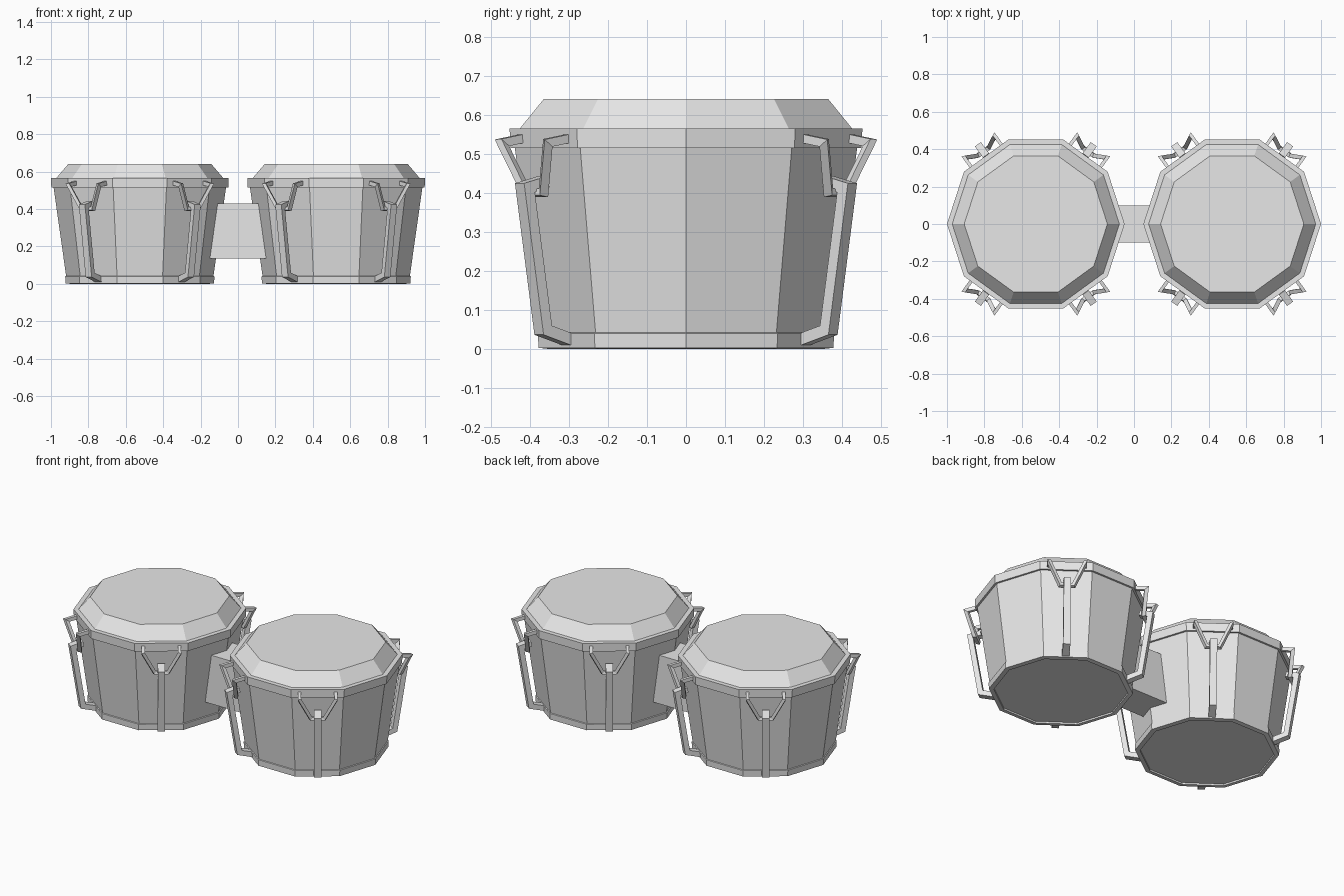
import bpy, bmesh
from math import cos, sin, radians, tau
from mathutils import Vector

cube = bpy.data.objects.get("Cube")
if cube:
    bpy.data.objects.remove(cube, do_unlink=True)

grey = bpy.data.materials.new("light grey")
grey.use_nodes = True
grey.diffuse_color = (0.8, 0.8, 0.8, 1)
grey.node_tree.nodes["Principled BSDF"].inputs["Base Color"].default_value = (0.8, 0.8, 0.8, 1)

SIDES = 10
DRUM_X = 0.525
UP = Vector((0, 0, 1))


def finish(name, bm):
    bmesh.ops.recalc_face_normals(bm, faces=bm.faces)
    mesh = bpy.data.meshes.new(name)
    bm.to_mesh(mesh)
    bm.free()
    mesh.materials.append(grey)
    obj = bpy.data.objects.new(name, mesh)
    bpy.context.collection.objects.link(obj)
    return obj


def skin(bm, rings):
    """Join successive rings of vertices and cap both ends."""
    for a, b in zip(rings, rings[1:]):
        n = len(a)
        for i in range(n):
            j = (i + 1) % n
            bm.faces.new((a[i], a[j], b[j], b[i]))
    bm.faces.new(rings[0])
    bm.faces.new(rings[-1])


def turned(name, x, profile):
    """Ten-sided solid from (radius, height) pairs."""
    bm = bmesh.new()
    rings = [[bm.verts.new((x + r * cos(tau * i / SIDES), r * sin(tau * i / SIDES), z))
              for i in range(SIDES)] for r, z in profile]
    skin(bm, rings)
    return finish(name, bm)


def sweep(name, path, side, width, thick):
    """Mitred rectangular bar along a path; width runs along side."""
    bm = bmesh.new()
    dirs = [(b - a).normalized() for a, b in zip(path, path[1:])]
    side = (side - dirs[0] * side.dot(dirs[0])).normalized()
    other = dirs[0].cross(side)
    ring = [path[0] + side * width / 2 * u + other * thick / 2 * v
            for u, v in ((-1, -1), (1, -1), (1, 1), (-1, 1))]
    rings = [ring]
    for k, d in enumerate(dirs):
        following = dirs[k + 1] if k + 1 < len(dirs) else d
        plane = (d + following).normalized()
        ring = [p + d * ((path[k + 1] - p).dot(plane) / d.dot(plane)) for p in ring]
        rings.append(ring)
    skin(bm, [[bm.verts.new(p) for p in r] for r in rings])
    return finish(name, bm)


def tension_lug(label, x, angle):
    out = Vector((cos(angle), sin(angle), 0))
    along = Vector((-sin(angle), cos(angle), 0))

    def at(n, t, z):
        return Vector((x, 0, 0)) + out * n + along * t + UP * z

    # Upright rod with its foot and its inward hook
    rod = [(0.36, 0.02), (0.452, 0.048), (0.51, 0.413), (0.45, 0.428)]
    sweep(label + "_rod", [at(n, 0, z) for n, z in rod], along, 0.04, 0.03)

    # V-shaped claw gripping the rim
    half = [(0.44, 0.1, 0.54), (0.51, 0.1, 0.528), (0.478, 0.037, 0.4)]
    claw = [at(n, -t, z) for n, t, z in half] + [at(n, t, z) for n, t, z in reversed(half)]
    sweep(label + "_claw", claw, UP, 0.022, 0.018)


for label, sign in (("left", 1), ("right", -1)):
    x = sign * DRUM_X
    # Shell with a recessed underside
    turned(label + "_shell", x, [(0.37, 0.01), (0.37, 0), (0.397, 0.003), (0.399, 0.04),
                                 (0.394, 0.042), (0.463, 0.53)])
    # Rim hoop and bevelled skin
    turned(label + "_rim", x, [(0.44, 0.515), (0.473, 0.515), (0.475, 0.565), (0.44, 0.565)])
    turned(label + "_drumhead", x, [(0.447, 0.56), (0.447, 0.565), (0.383, 0.64)])
    for i, degrees in enumerate((54, 126, 234, 306)):
        tension_lug(f"{label}_lug_{i + 1}", x, radians(degrees))

# Block joining the two drums
bm = bmesh.new()
bmesh.ops.create_cube(bm, size=1)
for v in bm.verts:
    v.co = Vector((v.co.x * 0.36, v.co.y * 0.2, v.co.z * 0.295 + 0.283))
finish("connecting_block", bm)
